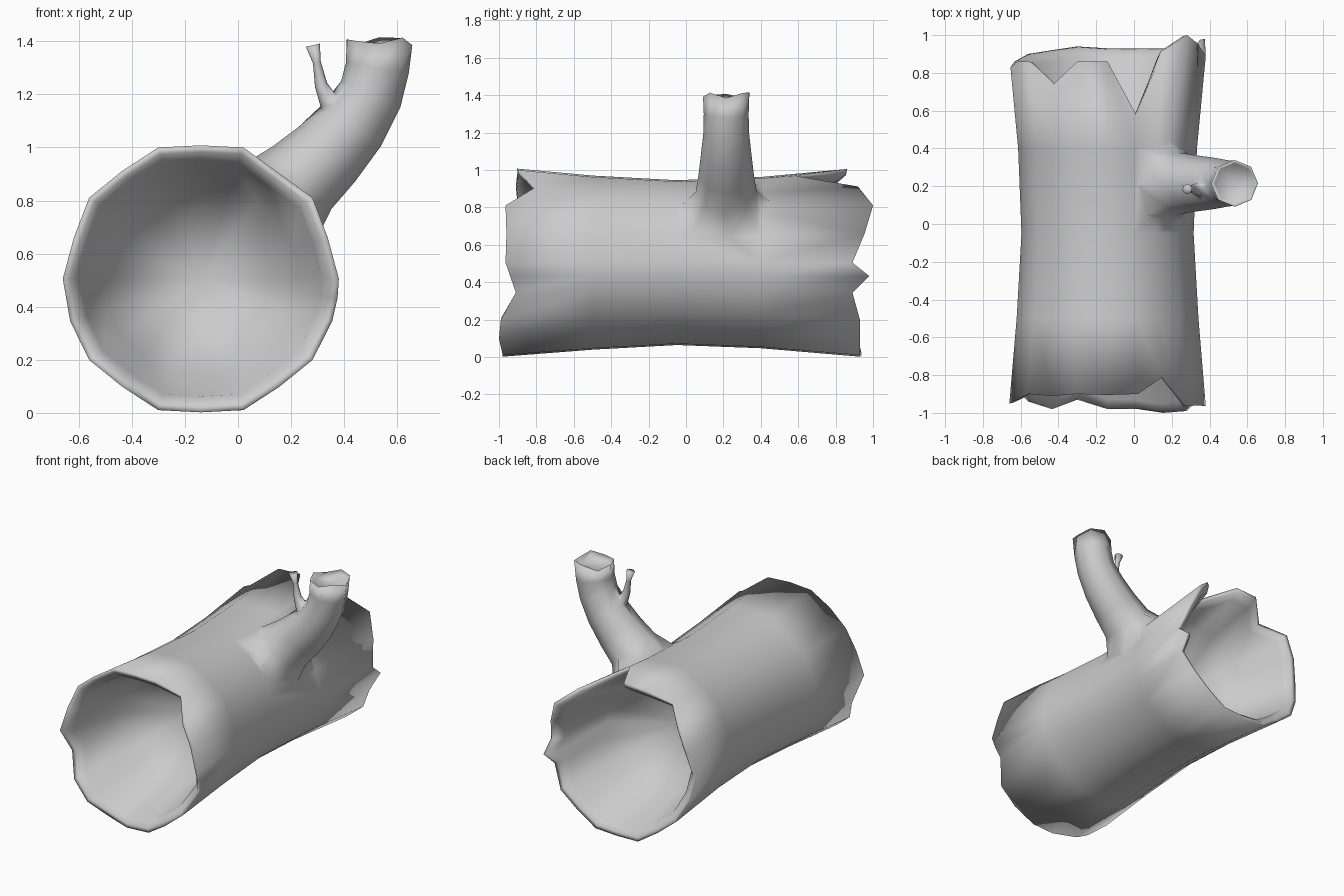
import bpy, bmesh
from math import sin, cos, pi, radians
from mathutils import Vector

if "Cube" in bpy.data.objects:
    bpy.data.objects.remove(bpy.data.objects["Cube"])

bark = bpy.data.materials.new("grey_bark")
bark.use_nodes = True
GREY = (0.6, 0.6, 0.6, 1)
bark.diffuse_color = GREY
bark.node_tree.nodes["Principled BSDF"].inputs["Base Color"].default_value = GREY

CX, CZ = -0.14, 0.505


def loft(name, rings, start_tip, end_tip):
    """Skin a list of equal-length point rings and close both ends to a point."""
    bm = bmesh.new()
    loops = [[bm.verts.new(p) for p in ring] for ring in rings]
    n = len(loops[0])
    for a, b in zip(loops, loops[1:]):
        for i in range(n):
            j = (i + 1) % n
            bm.faces.new((a[i], a[j], b[j], b[i]))
    for tip, loop in ((start_tip, loops[0]), (end_tip, loops[-1])):
        v = bm.verts.new(tip)
        for i in range(n):
            bm.faces.new((v, loop[i], loop[(i + 1) % n]))
    bmesh.ops.recalc_face_normals(bm, faces=bm.faces)
    mesh = bpy.data.meshes.new(name)
    bm.to_mesh(mesh)
    bm.free()
    mesh.materials.append(bark)
    obj = bpy.data.objects.new(name, mesh)
    bpy.context.collection.objects.link(obj)
    return obj


# Ten-sided trunk with extra columns for the broken rims
angles = [18 * k for k in range(20)] + [352]
front_rim = [-.965, -.96, -.965, -.81, -.9, -.905, -.9, -.91, -.9, -.93, -.95,
             -.86, -.94, -.98, -.93, -.98, -.98, -1, -.99, -.91, -.94]
back_rim = [.89, .955, 1, .92, .58, .86, .86, .74, .86, .86, .83,
            .86, .9, .92, .94, .93, .93, .93, .93, .89, .98]


def trunk_radius(y):
    return 0.455 + 0.065 * min(1, abs(y) / 0.88) ** 1.6


def trunk_ring(ys, scale=1.0):
    ring = []
    for k, (deg, y) in enumerate(zip(angles, ys)):
        corner = 0.967 if k % 2 and k not in (11, 19) else 1.0
        r = trunk_radius(y) * corner * scale
        ring.append((CX + r * cos(radians(deg)), y, CZ + r * sin(radians(deg))))
    return ring


def flat(y):
    return [y] * len(angles)


def hollow(rim, side):
    """Rounded lip and funnel-shaped cavity, listed from the outer rim inwards."""
    return [trunk_ring(rim),
            trunk_ring([y - side * 0.005 for y in rim], 0.95),
            trunk_ring([y - side * 0.05 for y in rim], 0.88),
            trunk_ring([side * 0.5 + 0.4 * (y - side * 0.9) for y in rim], 0.77)]


outer = [trunk_ring(flat(y)) for y in (-0.5, -0.05, 0.4)]
trunk = loft("hollow_trunk",
             hollow(front_rim, -1)[::-1] + outer + hollow(back_rim, 1),
             (CX, -0.24, CZ), (CX, 0.24, CZ))


# Round tube following a path in the x-z plane
def tube_rings(path, y, sides):
    pts = [Vector((x, y, z)) for x, z, r in path]
    rings = []
    for i, (p, (_, _, r)) in enumerate(zip(pts, path)):
        t = (pts[min(i + 1, len(pts) - 1)] - pts[max(i - 1, 0)]).normalized()
        across = Vector((-t.z, 0, t.x))
        rings.append([p + r * (cos(a) * Vector((0, 1, 0)) + sin(a) * across)
                      for a in (2 * pi * k / sides for k in range(sides))])
    return rings


# Branch with a root flared along the trunk surface and a shallow broken tip
SIDES = 8
root = []
for k in range(SIDES):
    a = 2 * pi * k / SIDES
    y = 0.215 + 0.24 * cos(a)
    theta = radians(44 + 27 * sin(a))
    r = trunk_radius(y) * 0.965
    root.append(Vector((CX + r * cos(theta), y, CZ + r * sin(theta))))
path = [(.24, .885, .162), (.335, .975, .148), (.43, 1.085, .135),
        (.5, 1.2, .122), (.525, 1.3, .12), (.533, 1.395, .124)]
branch_rings = [root] + tube_rings(path, 0.215, SIDES)
tip = branch_rings[-1]
for k, p in enumerate(tip):
    p.z = 1.4 + 0.015 * cos(2.6 * k)
centre = Vector((.533, .215, 1.4))
branch_rings.append([centre + (p - centre) * 0.86 - Vector((0, 0, .035)) for p in tip])
branch = loft("branch", branch_rings, (CX + .297, .215, CZ + .297), (.533, .215, 1.36))

# Small forked twig with a flared end
twig_path = [(.44, 1.1, .075), (.385, 1.135, .058), (.343, 1.172, .038),
             (.313, 1.235, .024), (.297, 1.32, .015), (.282, 1.385, .027)]
twig = loft("twig", tube_rings(twig_path, 0.185, 8), (.46, .185, 1.09), (.282, .185, 1.38))

# Grow the branch and twig out of the trunk as one skin
bpy.context.view_layer.objects.active = trunk
for part in (branch, twig):
    union = trunk.modifiers.new("union", 'BOOLEAN')
    union.operation = 'UNION'
    union.solver = 'EXACT'
    union.object = part
    bpy.ops.object.modifier_apply(modifier=union.name)
    bpy.data.objects.remove(part)
trunk.name = "hollow_trunk_with_branch"

bm = bmesh.new()
bm.from_mesh(trunk.data)
bmesh.ops.remove_doubles(bm, verts=bm.verts, dist=0.006)
for face in bm.faces:
    face.smooth = True
bm.to_mesh(trunk.data)
bm.free()
